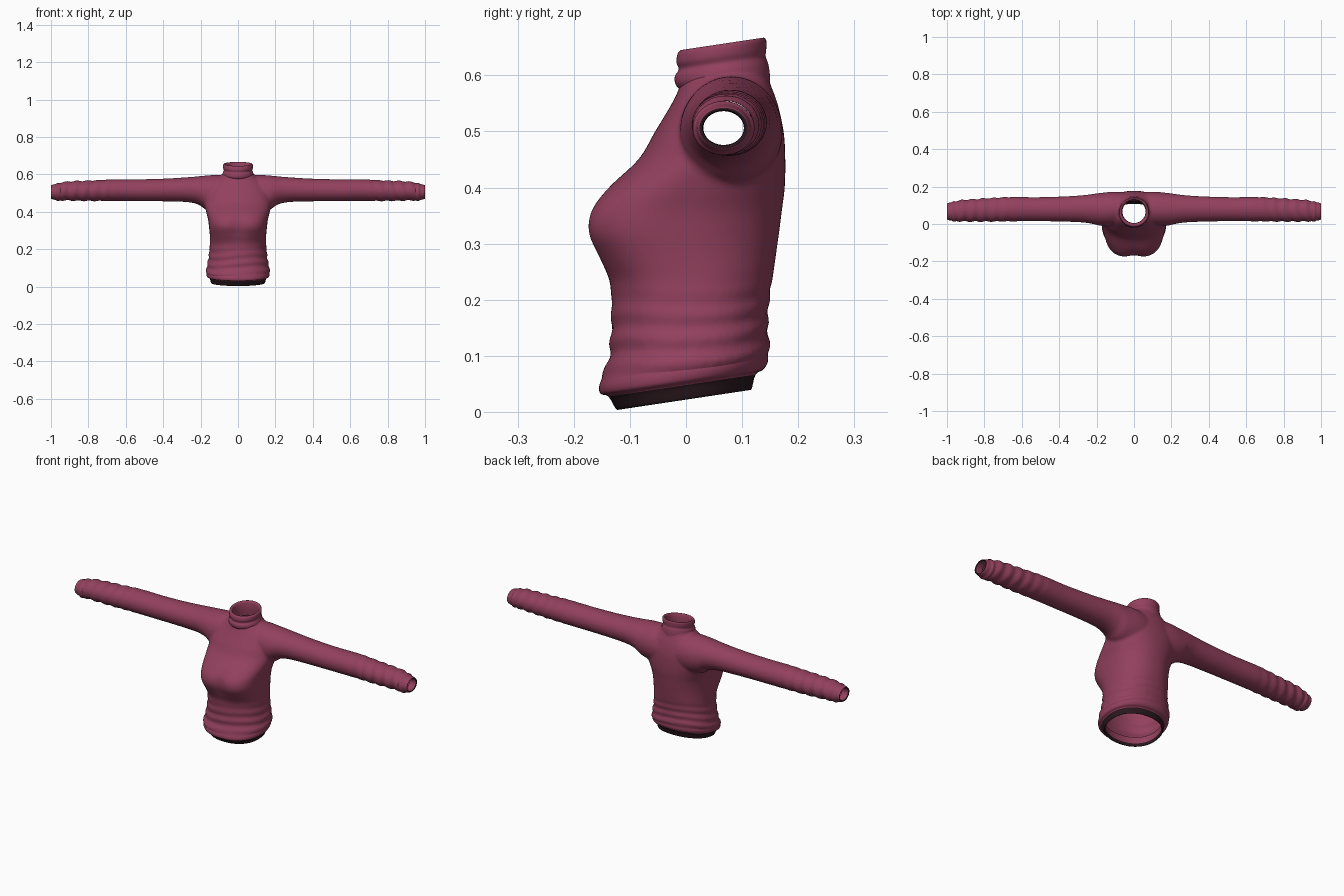
import bpy, bmesh, math
from mathutils import Vector

if "Cube" in bpy.data.objects:
    bpy.data.objects.remove(bpy.data.objects["Cube"])


def material(name, rgb):
    m = bpy.data.materials.new(name)
    m.diffuse_color = (*rgb, 1)
    m.use_nodes = True
    m.node_tree.nodes["Principled BSDF"].inputs["Base Color"].default_value = m.diffuse_color
    return m


WINE = material("wine_knit", (0.29, 0.052, 0.11))
DARK = material("dark_hem_edge", (0.022, 0.009, 0.012))


def resample(table, steps):
    """Smooth (Catmull-Rom) rows between the rows of a profile table."""
    rows = []
    for i in range(len(table) - 1):
        p0, p1 = table[max(i - 1, 0)], table[i]
        p2, p3 = table[i + 1], table[min(i + 2, len(table) - 1)]
        for s in range(steps):
            t = s / steps
            rows.append([b + 0.5 * t * (c - a + t * (2 * a - 5 * b + 4 * c - d
                         + t * (3 * (b - c) + d - a)))
                         for a, b, c, d in zip(p0, p1, p2, p3)])
    rows.append(list(table[-1]))
    return rows


def loft(bm, rings, cap=False):
    """Skin a list of closed point rings."""
    loops = [[bm.verts.new(p) for p in ring] for ring in rings]
    n = len(loops[0])
    faces = []
    for a, b in zip(loops, loops[1:]):
        for i in range(n):
            j = (i + 1) % n
            faces.append(bm.faces.new((a[i], a[j], b[j], b[i])))
    if cap:
        faces.append(bm.faces.new(loops[0][::-1]))
        faces.append(bm.faces.new(loops[-1]))
    bmesh.ops.recalc_face_normals(bm, faces=faces)


def finish(name, bm, mats=(WINE,)):
    me = bpy.data.meshes.new(name)
    bm.to_mesh(me)
    bm.free()
    for m in mats:
        me.materials.append(m)
    for p in me.polygons:
        p.use_smooth = True
    ob = bpy.data.objects.new(name, me)
    bpy.context.collection.objects.link(ob)
    return ob


def bump(v, centre, width):
    return math.exp(-((v - centre) / width) ** 2)


def signed_pow(v, e):
    return math.copysign(abs(v) ** e, v)


N = 96
ANGLES = [2 * math.pi * i / N for i in range(N)]


def torso_ring(row):
    z, yf, yb, rx = row
    tilt = 0.15 * max(0, min(1, (0.32 - z) / 0.2))
    folds = max(0, min(1, (0.24 - z) / 0.08))
    pts = []
    for a in ANGLES:
        c, s = math.cos(a), math.sin(a)
        e = 2 / (2.2 + (0.7 * bump(z, 0.33, 0.08) if s < 0 else 0))
        w = 1 + 0.022 * folds * math.sin(z * 150 + 1.6 * math.sin(2 * a + 0.6))
        x = rx * signed_pow(c, e) * w
        y = (yf + yb) / 2 + (yb - yf) / 2 * signed_pow(s, e) * w
        if s < 0:  # hollow between the bust sides
            y += 0.012 * bump(x, 0, 0.04) * bump(z, 0.33, 0.06)
        pts.append((x, y, z + tilt * y))
    return pts


def sleeve_ring(x, row):
    _, zb, zt, yf, yb = row
    f = max(0, min(1, (abs(x) - 0.62) / 0.2))
    pts = []
    for a in ANGLES:
        w = 1 + 0.065 * f * math.sin(abs(x) * 110 + 1.3 * math.sin(a + 0.5))
        pts.append((x, (yf + yb) / 2 + (yb - yf) / 2 * w * math.cos(a),
                    (zb + zt) / 2 + (zt - zb) / 2 * w * math.sin(a)))
    return pts


# Torso: height, front y, back y, half width
TORSO = [(0.05, -0.148, 0.135, 0.163), (0.078, -0.154, 0.148, 0.17),
         (0.11, -0.139, 0.147, 0.166), (0.15, -0.134, 0.146, 0.158),
         (0.2, -0.133, 0.15, 0.152), (0.24, -0.137, 0.156, 0.15),
         (0.28, -0.158, 0.161, 0.151), (0.32, -0.178, 0.166, 0.155),
         (0.36, -0.172, 0.171, 0.16), (0.4, -0.14, 0.176, 0.17),
         (0.45, -0.085, 0.177, 0.18), (0.5, -0.055, 0.174, 0.175),
         (0.55, -0.025, 0.163, 0.145), (0.58, -0.011, 0.152, 0.11),
         (0.6, -0.004, 0.146, 0.083), (0.63, 0.0, 0.14, 0.074)]

# Sleeve: x, bottom z, top z, front y, back y
SLEEVE = [(0.0, 0.4, 0.59, 0.0, 0.165), (0.1, 0.4, 0.598, -0.01, 0.172),
          (0.17, 0.412, 0.594, -0.01, 0.167), (0.21, 0.438, 0.59, -0.002, 0.162),
          (0.27, 0.452, 0.585, 0.008, 0.154), (0.38, 0.456, 0.578, 0.013, 0.147),
          (0.52, 0.457, 0.574, 0.015, 0.143), (0.66, 0.458, 0.574, 0.014, 0.144),
          (0.78, 0.458, 0.568, 0.013, 0.138), (0.9, 0.46, 0.563, 0.013, 0.13),
          (0.96, 0.462, 0.555, 0.016, 0.122), (0.985, 0.466, 0.55, 0.02, 0.118)]

# Body: torso and both sleeves merged into one smooth skin
bm = bmesh.new()
loft(bm, [torso_ring(r) for r in resample(TORSO, 6)], cap=True)
arm = resample(SLEEVE, 10)
loft(bm, [sleeve_ring(-r[0], r) for r in arm[:0:-1]]
     + [sleeve_ring(r[0], r) for r in arm], cap=True)
raw = finish("raw_body", bm)
rm = raw.modifiers.new("merge", 'REMESH')
rm.mode = 'VOXEL'
rm.voxel_size = 0.0065
sm = raw.modifiers.new("soften", 'SMOOTH')
sm.factor = 0.5
sm.iterations = 5
merged = raw.evaluated_get(bpy.context.evaluated_depsgraph_get()).to_mesh()
bm = bmesh.new()
bm.from_mesh(merged)
bpy.data.objects.remove(raw)

# Cut open the neck, the hem and the sleeve ends
for co, no in (((0, 0, 0.607), (0, 0, 1)), ((0, 0, 0.072), (0, 0.15, -1)),
               ((0.965, 0, 0), (1, 0, 0)), ((-0.965, 0, 0), (-1, 0, 0))):
    bmesh.ops.bisect_plane(bm, geom=bm.verts[:] + bm.edges[:] + bm.faces[:],
                           plane_co=Vector(co), plane_no=Vector(no),
                           clear_outer=True)
finish("sweater_body", bm)


def band(name, table, tilt, pivot, steps=4, power=2.0, dark_rows=()):
    """Open ring band with an inner lip; rows: z, front y, back y, half width."""
    rings = []
    for z, yf, yb, rx in resample(table, steps):
        ring = []
        for a in ANGLES:
            y = (yf + yb) / 2 + (yb - yf) / 2 * signed_pow(math.sin(a), 2 / power)
            ring.append((rx * signed_pow(math.cos(a), 2 / power), y,
                         z + tilt * (y - pivot)))
        rings.append(ring)
    b = bmesh.new()
    loft(b, rings)
    ob = finish(name, b, (WINE, DARK))
    for p in ob.data.polygons:
        if p.index // N // steps in dark_rows:
            p.material_index = 1
    return ob


# Rolled turtleneck collar
band("collar", [(0.575, 0.002, 0.15, 0.078), (0.593, -0.017, 0.149, 0.083),
                (0.61, -0.02, 0.146, 0.081), (0.622, -0.013, 0.142, 0.076),
                (0.635, -0.017, 0.143, 0.08), (0.65, -0.015, 0.143, 0.08),
                (0.656, -0.008, 0.138, 0.075), (0.65, 0.0, 0.13, 0.067),
                (0.62, 0.005, 0.127, 0.062), (0.58, 0.004, 0.13, 0.063)],
     0.15, 0.064)

# Tucked hem with a dark turned-in edge
band("hem_band", [(0.082, -0.15, 0.146, 0.167), (0.068, -0.155, 0.146, 0.169),
                  (0.055, -0.152, 0.138, 0.165), (0.048, -0.138, 0.124, 0.152),
                  (0.022, -0.123, 0.116, 0.144), (0.035, -0.116, 0.108, 0.137),
                  (0.07, -0.118, 0.112, 0.14)],
     0.15, 0.0, power=2.2, dark_rows=(3, 4))

# Cuffs: x, radius in y, radius in z, turned in at the wrist
CUFF = [(0.95, 0.052, 0.046), (0.965, 0.055, 0.048), (0.975, 0.049, 0.043),
        (0.988, 0.047, 0.04), (0.999, 0.043, 0.036), (0.994, 0.037, 0.031),
        (0.96, 0.036, 0.03)]
for side, label in ((1, "left"), (-1, "right")):
    b = bmesh.new()
    loft(b, [[(side * x, 0.067 + ry * math.cos(a), 0.506 + rz * math.sin(a))
              for a in ANGLES] for x, ry, rz in resample(CUFF, 4)])
    cuff = finish("cuff_" + label, b, (WINE, DARK))
    for p in cuff.data.polygons:  # dark rim at the very end
        if p.index // N // 4 == 4:
            p.material_index = 1
